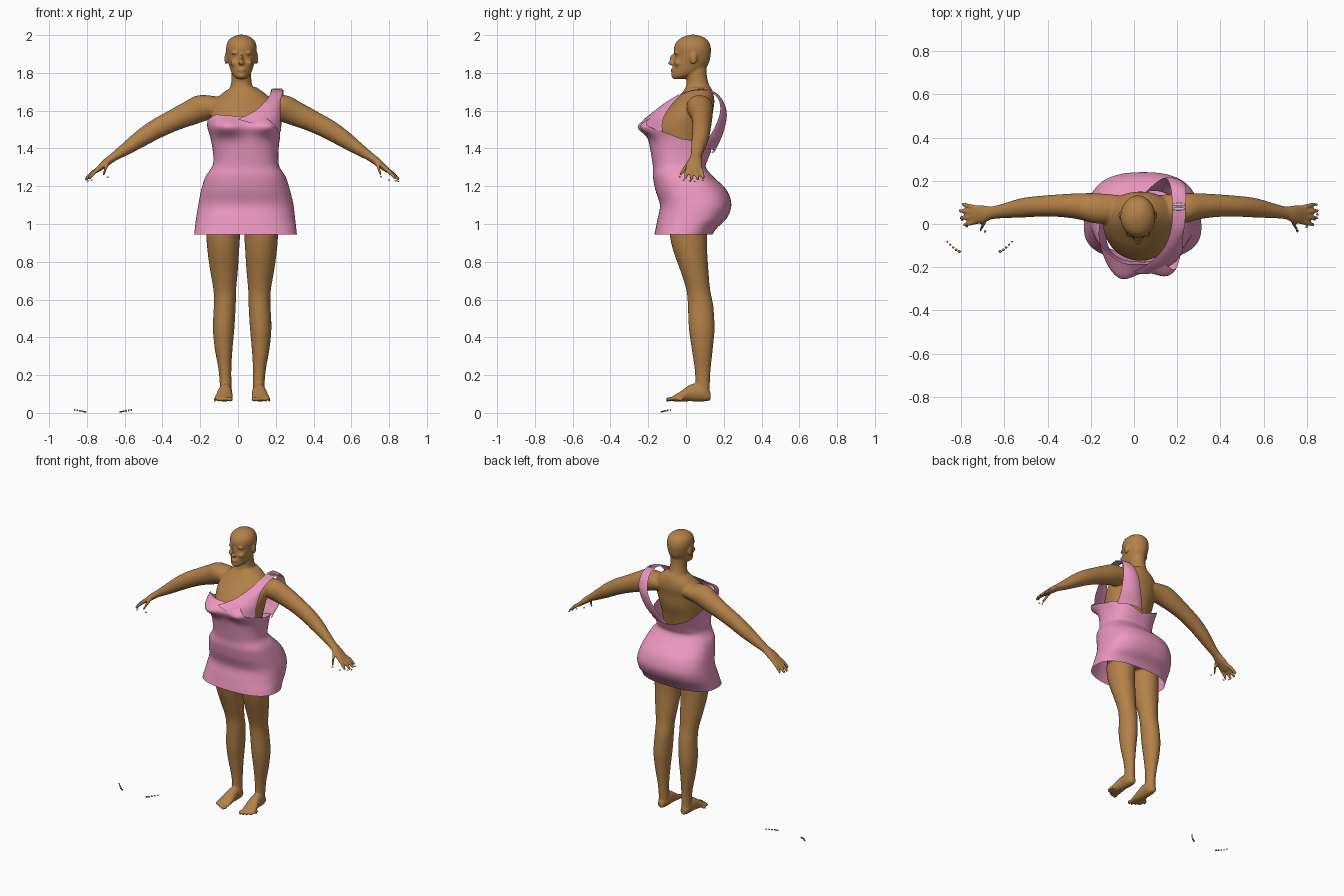
import bpy, bmesh, math
from mathutils import Vector, Matrix

MID = 0.022          # the figure's own centre line
X, Y, Z = Vector((1, 0, 0)), Vector((0, 1, 0)), Vector((0, 0, 1))


def material(name, rgb):
    m = bpy.data.materials.new(name)
    m.diffuse_color = (*rgb, 1)
    return m


skin = material("skin", (0.45, 0.22, 0.065))
pink = material("pink_cloth", (0.83, 0.31, 0.52))


def finish(bm, name, mat=None):
    bmesh.ops.recalc_face_normals(bm, faces=bm.faces)
    for f in bm.faces:
        f.smooth = True
    me = bpy.data.meshes.new(name)
    bm.to_mesh(me)
    bm.free()
    ob = bpy.data.objects.new(name, me)
    bpy.context.collection.objects.link(ob)
    if mat:
        me.materials.append(mat)
    return ob


def spline(rows, k=4):
    """Smooth curve through rows of equal length."""
    out, n = [], len(rows)
    for i in range(n - 1):
        a, b, c, d = (rows[max(0, min(n - 1, i + j))] for j in (-1, 0, 1, 2))
        for s in range(k):
            t = s / k
            out.append([0.5 * (2 * q + (r - p) * t + (2 * p - 5 * q + 4 * r - w) * t * t
                               + (3 * q - p - 3 * r + w) * t ** 3)
                        for p, q, r, w in zip(a, b, c, d)])
    return out + [list(rows[-1])]


def skin_rings(bm, rings, closed=True):
    for a, b in zip(rings, rings[1:]):
        n = len(a)
        for i in range(n if closed else n - 1):
            j = (i + 1) % n
            bm.faces.new((a[i], a[j], b[j], b[i]))


def loft(bm, rows, u, v, n=28):
    """Closed solid from rows of x, y, z, half width, half depth."""
    rings = []
    for x, y, z, a, b in spline(rows):
        rings.append([bm.verts.new(Vector((x, y, z)) + u * a * math.cos(2 * math.pi * i / n)
                                   + v * b * math.sin(2 * math.pi * i / n)) for i in range(n)])
    skin_rings(bm, rings)
    bm.faces.new(rings[0])
    bm.faces.new(rings[-1])


def upright(bm, cx, rows):
    """Loft from rows of z, half width, front y, back y."""
    loft(bm, [(cx, (f + b) / 2, z, w, (b - f) / 2) for z, w, f, b in rows], X, Y, 40)


def blob(bm, at, size):
    bmesh.ops.create_uvsphere(bm, u_segments=12, v_segments=8, radius=1,
                              matrix=Matrix.Translation(at) @ Matrix.Diagonal((*size, 1)))


# Body: overlapping solids fused by a remesh
bm = bmesh.new()
upright(bm, 0.03, [(0.99, .20, -.09, .14), (1.1, .205, -.10, .20), (1.2, .19, -.13, .17),
                   (1.3, .15, -.14, .09), (1.4, .15, -.15, .10), (1.5, .165, -.17, .13),
                   (1.58, .175, -.125, .14), (1.64, .165, -.07, .15), (1.69, .115, -.025, .145),
                   (1.725, .065, 0, .13)])
# Neck and head
upright(bm, 0.018, [(1.66, .09, -.02, .13), (1.71, .066, -.005, .13), (1.75, .054, .003, .118),
                    (1.79, .052, .0, .11), (1.85, .05, .0, .11)])
upright(bm, 0.018, [(1.768, .022, -.066, -.01), (1.785, .042, -.075, .04), (1.81, .056, -.072, .09),
                    (1.85, .068, -.067, .12), (1.89, .077, -.060, .13), (1.93, .081, -.064, .132),
                    (1.965, .073, -.05, .12), (1.988, .05, -.02, .095), (2.002, .018, .02, .055)])
# Nose, lips, chin
for y, z, size in [(-.078, 1.852, (.016, .019, .011)), (-.068, 1.875, (.009, .018, .026)),
                   (-.069, 1.818, (.025, .013, .006)), (-.068, 1.808, (.021, .013, .007)),
                   (-.064, 1.786, (.022, .015, .013))]:
    blob(bm, (0.018, y, z), size)

for s in (-1, 1):
    def side(rows):
        return [(MID + s * r[0], *r[1:]) for r in rows]
    # Ear, brow, cheek
    blob(bm, (0.018 + s * .081, .04, 1.877), (.009, .02, .032))
    blob(bm, (0.018 + s * .032, -.050, 1.906), (.025, .014, .008))
    blob(bm, (0.018 + s * .036, -.044, 1.852), (.023, .018, .018))
    # Arm and palm
    across = Vector((s * .5, 0, .866))
    loft(bm, side([(.06, .07, 1.625, .06, .05), (.19, .072, 1.62, .07, .072),
                   (.28, .082, 1.585, .060, .066), (.37, .085, 1.545, .052, .057),
                   (.46, .082, 1.50, .048, .052), (.54, .075, 1.45, .045, .045),
                   (.62, .062, 1.395, .035, .033), (.68, .052, 1.355, .030, .023),
                   (.72, .045, 1.325, .041, .021), (.765, .042, 1.288, .044, .014),
                   (.78, .042, 1.277, .036, .009)]), Y, across)
    # Fingers and thumb: base to tip
    for p, q in [((.755, .075, 1.295), (.818, .092, 1.242)), ((.76, .054, 1.292), (.832, .062, 1.234)),
                 ((.76, .032, 1.292), (.829, .028, 1.234)), ((.755, .010, 1.295), (.812, -.004, 1.240)),
                 ((.705, .025, 1.335), (.735, -.030, 1.258))]:
        m = [(a + b) / 2 for a, b in zip(p, q)]
        m[2] += .005
        loft(bm, side([(*p, .012, .012), (*m, .0115, .0115), (*q, .008, .008)]), Y, across, 10)
    # Leg
    loft(bm, side([(.095, .015, 1.08, .09, .10), (.10, .012, .96, .09, .10),
                   (.10, .022, .86, .084, .09), (.096, .045, .75, .073, .074),
                   (.092, .065, .65, .060, .063), (.092, .077, .57, .058, .067),
                   (.098, .083, .45, .057, .068), (.098, .086, .34, .047, .056),
                   (.092, .088, .24, .035, .043), (.088, .088, .16, .031, .038),
                   (.088, .087, .10, .032, .038)]), X, Y)
    # Foot and toes
    loft(bm, side([(.088, .13, .088, .018, .022), (.088, .09, .105, .034, .045),
                   (.09, .03, .107, .037, .046), (.096, -.03, .087, .046, .026),
                   (.10, -.065, .076, .048, .015), (.10, -.08, .074, .036, .009)]), X, Z)
    for i in range(5):
        blob(bm, (MID + s * (.063 + .0195 * i), -.088 + .007 * i * i * .5, .072),
             (.014 - .001 * i, .02, .012 - .001 * i))

body = finish(bm, "body", skin)
rm = body.modifiers.new("fuse", 'REMESH')
rm.mode, rm.voxel_size, rm.use_smooth_shade = 'VOXEL', 0.006, True
sm = body.modifiers.new("soften", 'SMOOTH')
sm.factor, sm.iterations = 0.5, 4

# Dress: rows of z, centre x, half width, front y, back y
PROFILE = spline([(.945, .04, .272, -.167, .14), (.98, .04, .268, -.16, .165),
                  (1.03, .04, .262, -.15, .215), (1.1, .042, .252, -.138, .24),
                  (1.18, .04, .235, -.162, .215), (1.25, .04, .212, -.175, .145),
                  (1.3, .041, .18, -.175, .105), (1.34, .042, .172, -.18, .115),
                  (1.4, .04, .175, -.19, .14), (1.46, .038, .185, -.20, .165),
                  (1.52, .036, .20, -.212, .18), (1.57, .035, .20, -.18, .19),
                  (1.6, .035, .20, -.15, .20)], 6)
# Top edge height by angle, from the back round to the back again
EDGE = [(-180, 1.51), (-165, 1.55), (-135, 1.58), (-90, 1.57), (-60, 1.56), (-35, 1.51),
        (0, 1.45), (45, 1.42), (90, 1.375), (135, 1.43), (180, 1.51)]


def between(table, t):
    for a, b in zip(table, table[1:]):
        if t <= b[0]:
            k = (t - a[0]) / (b[0] - a[0])
            return [p + (q - p) * k for p, q in zip(a, b)]
    return table[-1]


def dress_point(deg, z):
    _, cx, w, f, b = between(PROFILE, z)
    c, s = math.cos(math.radians(deg)), math.sin(math.radians(deg))
    e = 2 / 2.5
    x = cx + w * math.copysign(abs(c) ** e, c)
    y = (f + b) / 2 + (b - f) / 2 * math.copysign(abs(s) ** e, s)
    if s < 0:  # bust
        for bx in (-.065, .175):
            y -= .055 * min(1, -s * 1.5) * math.exp(-((x - bx) / .06) ** 2 / 2 - ((z - 1.515) / .035) ** 2 / 2)
    return Vector((x, y, z))


bm = bmesh.new()
rings = []
for j in range(65):
    ring = []
    for i in range(96):
        deg = -180 + 360 * i / 96
        ring.append(bm.verts.new(dress_point(deg, .945 + (between(EDGE, deg)[1] - .945) * j / 64)))
    rings.append(ring)
skin_rings(bm, rings)
finish(bm, "dress", pink)

# One-shoulder panel: neckline edge and armhole edge, front to back
neck_edge = spline([(.0, -.222, 1.555), (.09, -.165, 1.60), (.15, -.09, 1.655), (.175, 0, 1.70),
                    (.177, .10, 1.715), (.168, .175, 1.68), (.145, .213, 1.59),
                    (.10, .19, 1.48), (.04, .135, 1.375)], 6)
arm_edge = spline([(.228, -.125, 1.49), (.226, -.12, 1.56), (.226, -.065, 1.645), (.236, 0, 1.695),
                   (.24, .10, 1.707), (.24, .165, 1.67), (.24, .18, 1.59),
                   (.222, .135, 1.48), (.205, .07, 1.41)], 6)
bm = bmesh.new()
rings = []
for i, (a, b) in enumerate(zip(neck_edge, arm_edge)):
    a, b = Vector(a), Vector(b)
    bulge = .006 + .04 * abs(i / (len(neck_edge) - 1) * 2 - 1) ** 2
    ring = []
    for j in range(11):
        p = a.lerp(b, j / 10)
        out = Vector((p.x - .08, p.y - .03, 0)).normalized()
        ring.append(bm.verts.new(p + out * bulge * 4 * (j / 10) * (1 - j / 10)))
    rings.append(ring)
skin_rings(bm, rings, closed=False)
finish(bm, "shoulder_strap", pink)

# Strap clasp
bm = bmesh.new()
for y in (.07, .09):
    blob(bm, (.208, y, 1.714), (.03, .007, .004))
finish(bm, "strap_clasp")

# Loose nails by the hands, feet and on the floor
bm = bmesh.new()
for x, y, z in [(.80, -.012, 1.232), (.835, .022, 1.228), (.85, .045, 1.226), (.845, .09, 1.232),
                (.757, -.033, 1.25), (-.69, -.034, 1.248), (-.775, -.01, 1.232), (-.795, .02, 1.228)]:
    blob(bm, (x, y, z), (.006, .006, .003))
for s in (-1, 1):
    for i in range(5):
        t = i / 4
        blob(bm, (-.715 + s * (.095 + .055 * t), -.127 + .045 * t ** 1.3, .006 + .010 * t),
             (.008 - .004 * t, .007 - .003 * t, .005))
        blob(bm, (MID + s * (.065 + .02 * i), -.10 + .004 * i * i, .064), (.005, .005, .003))
finish(bm, "loose_nails", skin)
